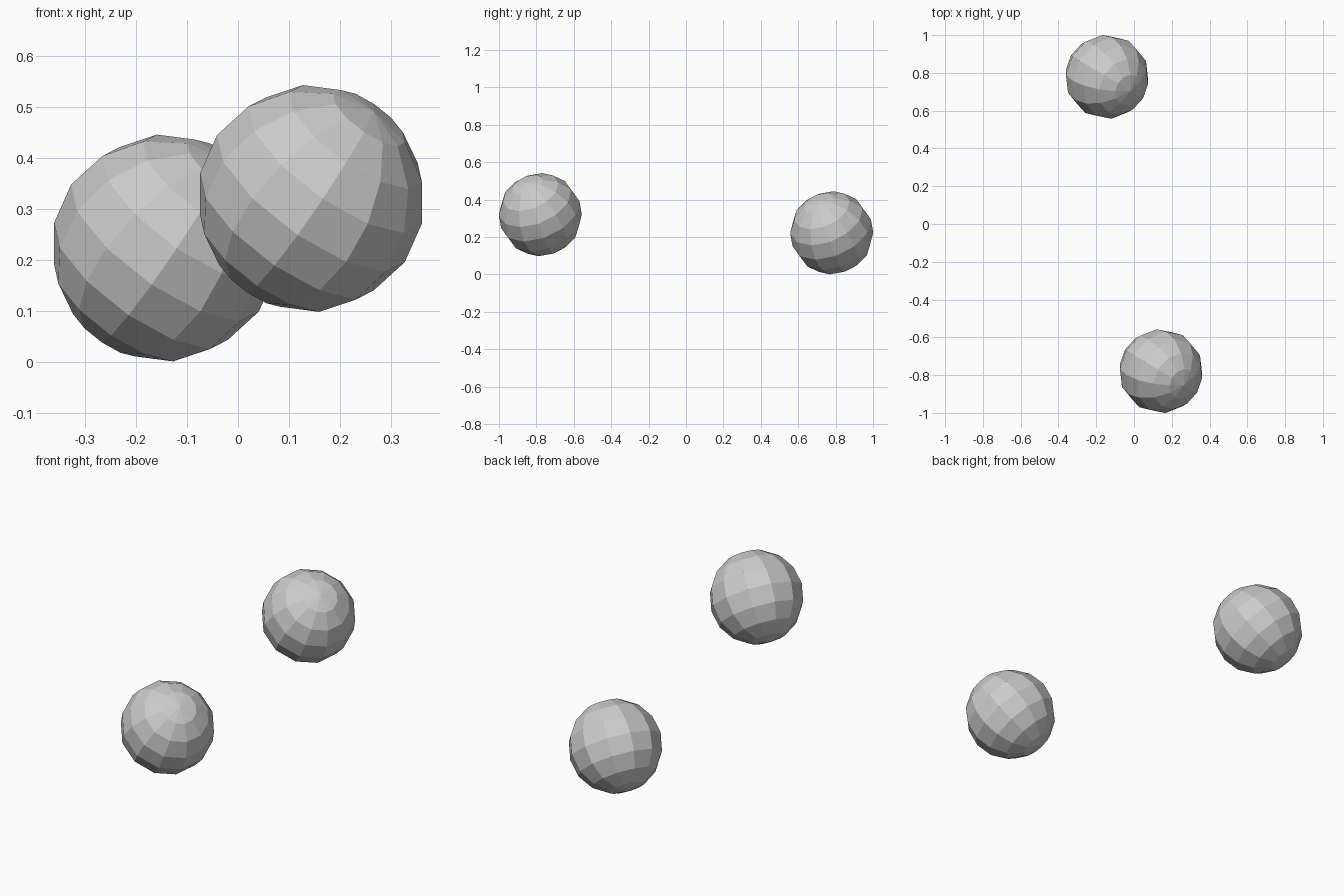
import bpy
from mathutils import Vector

if "Cube" in bpy.data.objects:
    bpy.data.objects.remove(bpy.data.objects["Cube"])

# One flat grey for both balls
grey = bpy.data.materials.new("light grey")
grey.diffuse_color = (0.6, 0.6, 0.6, 1)
grey.use_nodes = True
grey.node_tree.nodes["Principled BSDF"].inputs["Base Color"].default_value = grey.diffuse_color

RADIUS = 0.223
POLE = Vector((0.55, -0.33, 0.76))  # shared tilt of both balls


def ball(name, location):
    """Flat-shaded low-poly ball, tilted so its pole follows POLE."""
    bpy.ops.mesh.primitive_uv_sphere_add(segments=12, ring_count=8,
                                         radius=RADIUS, location=location)
    ob = bpy.context.object
    ob.name = name
    ob.rotation_euler = POLE.to_track_quat('Z', 'Y').to_euler()
    ob.data.materials.append(grey)


ball("front_ball", (0.143, -0.779, 0.32))
ball("back_ball", (-0.143, 0.779, 0.223))
